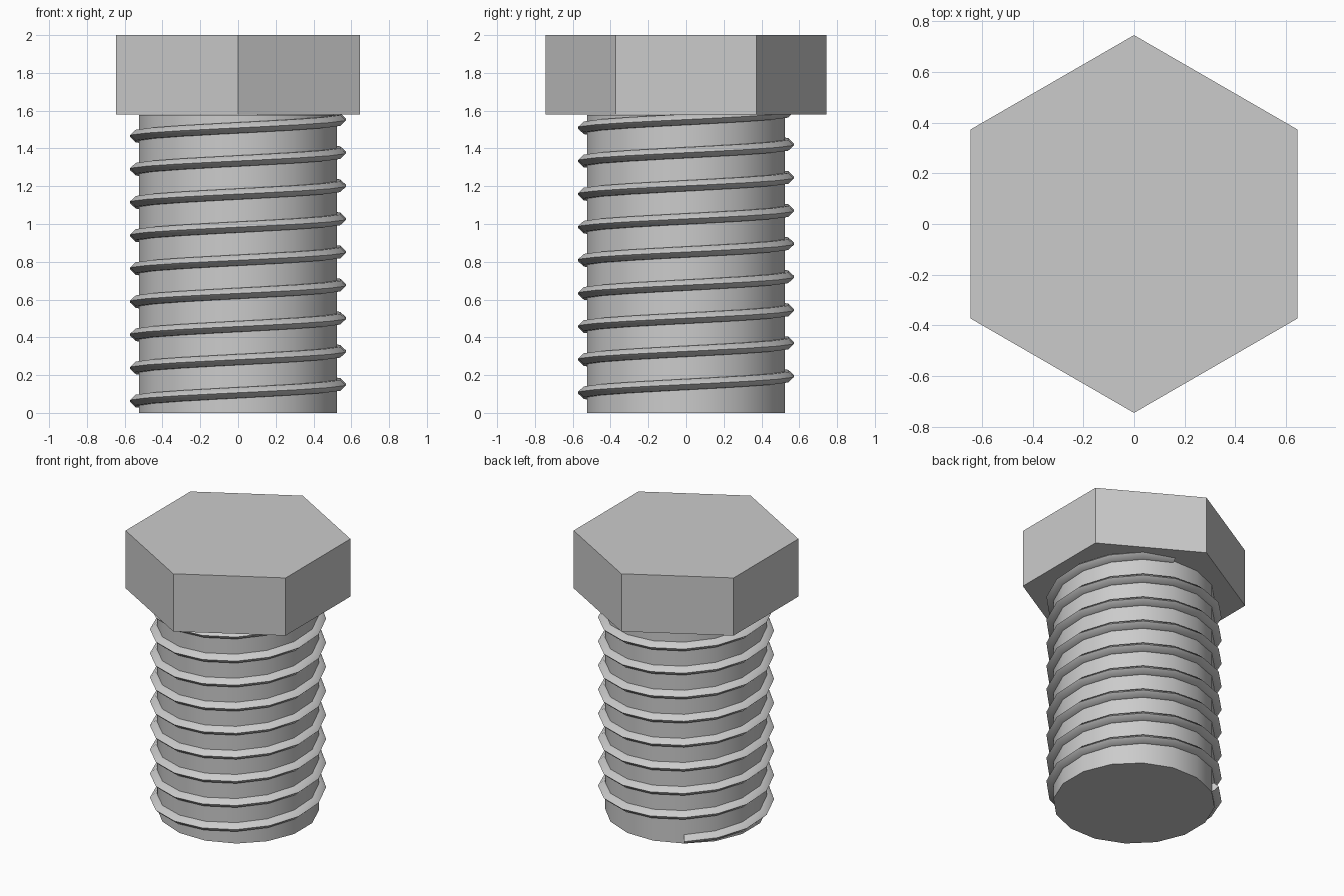
import bpy, bmesh
from math import radians, cos, sin, pi

if "Cube" in bpy.data.objects:
    bpy.data.objects.remove(bpy.data.objects["Cube"])

SIDES = 16
STEP = 2 * pi / SIDES
PITCH = 0.1753


def make_object(name, bm, smooth_angle=None):
    bmesh.ops.recalc_face_normals(bm, faces=bm.faces)
    mesh = bpy.data.meshes.new(name)
    bm.to_mesh(mesh)
    bm.free()
    obj = bpy.data.objects.new(name, mesh)
    bpy.context.collection.objects.link(obj)
    if smooth_angle:
        mesh.shade_smooth()
        mesh.set_sharp_from_angle(angle=radians(smooth_angle))
    return obj


def prism(name, sides, radius, z0, z1, phase, smooth_angle=None):
    bm = bmesh.new()
    rings = [[bm.verts.new((radius * cos(phase + 2 * pi * i / sides),
                            radius * sin(phase + 2 * pi * i / sides), z))
              for i in range(sides)] for z in (z0, z1)]
    for i in range(sides):
        j = (i + 1) % sides
        bm.faces.new((rings[0][i], rings[0][j], rings[1][j], rings[1][i]))
    for ring in rings:
        bm.faces.new(ring)
    return make_object(name, bm, smooth_angle)


# Hexagonal head, corners towards front and back
prism("hex_head", 6, 0.745, 1.58, 2.0, pi / 2)

# Round shank
prism("shank", SIDES, 0.535, 0.0, 1.577, STEP / 2, 35)

# Right-handed helical thread ridge, ending inside the head
profile = [(0.515, -0.03), (0.552, -0.028), (0.582, 0.0), (0.552, 0.028), (0.515, 0.03)]
bm = bmesh.new()
loops = []
for i in range(143):
    a = STEP * (5.5 + i)
    z = 0.063 + PITCH * (a - pi) / (2 * pi)
    loops.append([bm.verts.new((r * cos(a), r * sin(a), z + dz)) for r, dz in profile])
for lo, hi in zip(loops, loops[1:]):
    for k in range(len(profile)):
        m = (k + 1) % len(profile)
        bm.faces.new((lo[k], lo[m], hi[m], hi[k]))
bm.faces.new(loops[0])
bm.faces.new(loops[-1])
make_object("thread", bm, 60)
